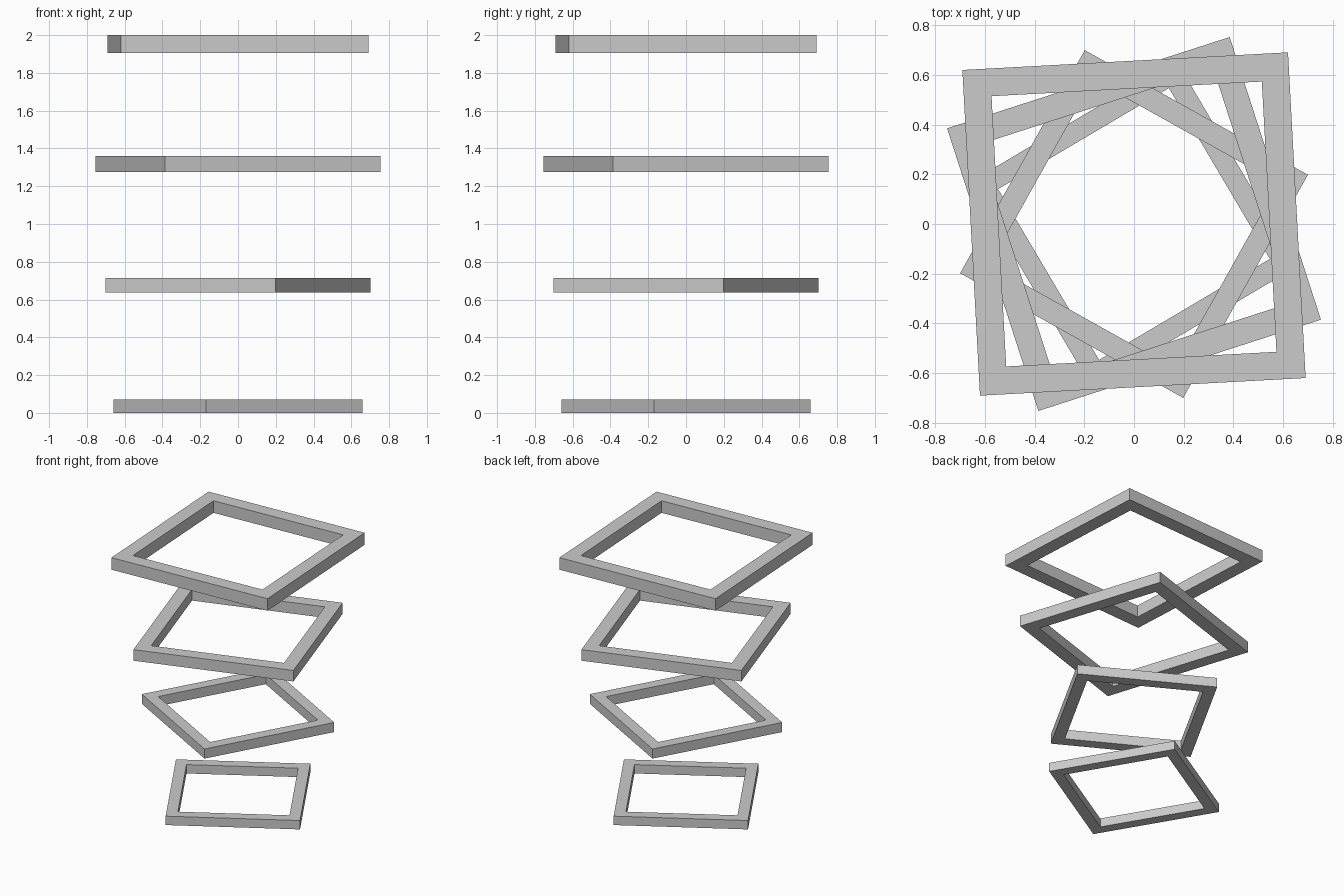
import bpy, bmesh
from math import sin, cos, pi, radians

if "Cube" in bpy.data.objects:
    bpy.data.objects.remove(bpy.data.objects["Cube"])

INNER = 0.83  # inner corner radius relative to the outer one


def square_frame(name, radius, turn, z0, z1):
    """Flat square ring with outer corner radius, turned about z."""
    bm = bmesh.new()
    rings = []
    for r, z in ((radius, z0), (radius, z1), (radius * INNER, z1), (radius * INNER, z0)):
        rings.append([bm.verts.new((r * cos(radians(turn) + pi / 4 + k * pi / 2),
                                    r * sin(radians(turn) + pi / 4 + k * pi / 2), z))
                      for k in range(4)])
    # walls, top and underside join each ring to the next
    for i in range(4):
        a, b = rings[i], rings[(i + 1) % 4]
        for k in range(4):
            n = (k + 1) % 4
            bm.faces.new((a[k], a[n], b[n], b[k]))
    bmesh.ops.recalc_face_normals(bm, faces=bm.faces)
    mesh = bpy.data.meshes.new(name)
    bm.to_mesh(mesh)
    bm.free()
    obj = bpy.data.objects.new(name, mesh)
    bpy.context.collection.objects.link(obj)


# stack of four twisted frames, growing upwards
square_frame("bottom_frame", 0.681, 30.6, 0.0, 0.07)
square_frame("lower_middle_frame", 0.728, -29.2, 0.638, 0.714)
square_frame("upper_middle_frame", 0.846, 17.9, 1.274, 1.361)
square_frame("top_frame", 0.929, 3.1, 1.905, 2.0)
